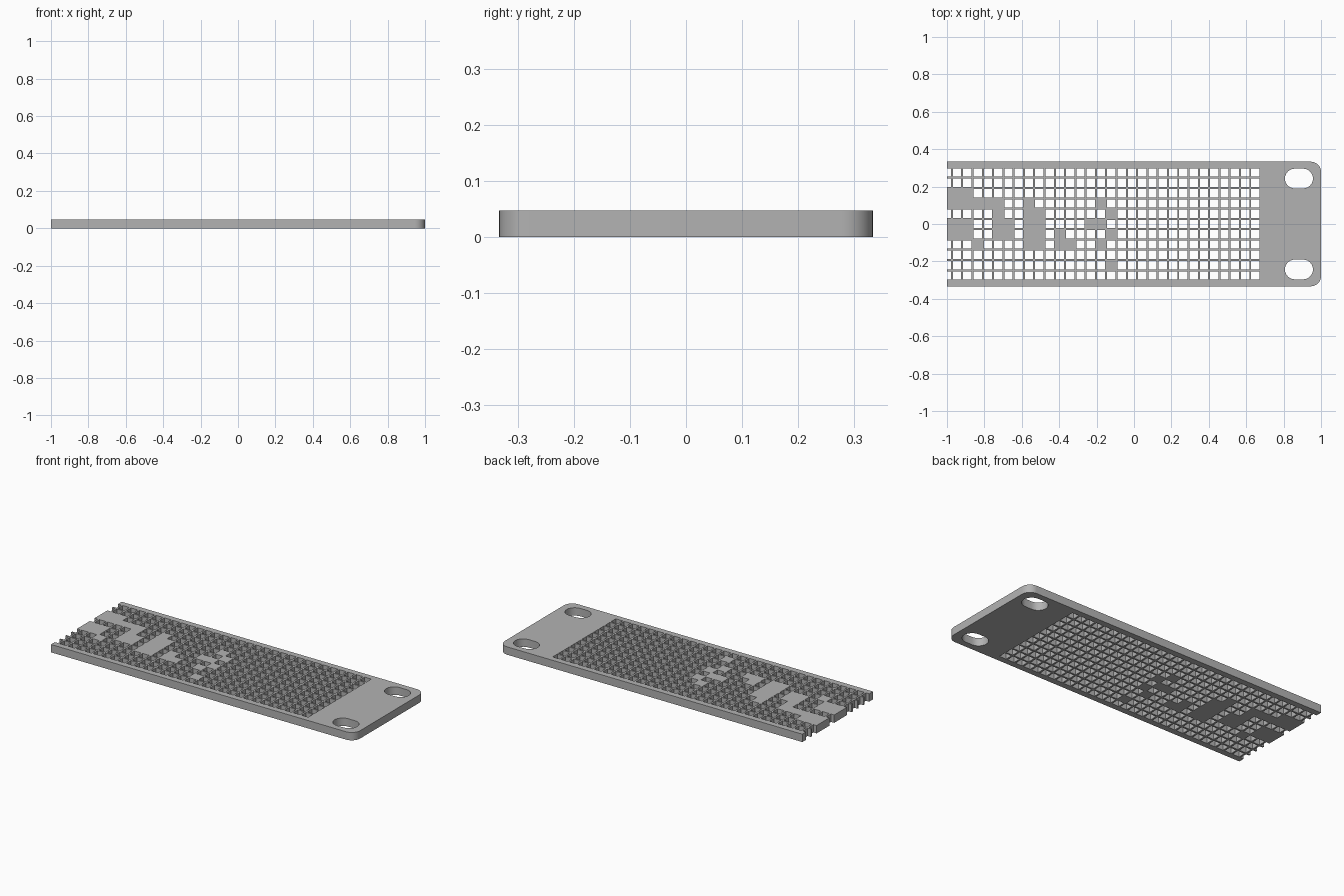
import bpy
import bmesh
from math import cos, sin, pi, radians

if "Cube" in bpy.data.objects:
    bpy.data.objects.remove(bpy.data.objects["Cube"], do_unlink=True)

HEIGHT = 0.047
HALF_WIDTH = 0.333
PITCH = 0.055          # spacing of the perforations
HOLE = 0.0445          # side of one square perforation
COLS, ROWS = 31, 11
LAST_X = 0.649         # centre of the rightmost column

# Perforation map, left end only: '#' is left solid, every other cell is open
PATTERN = [
    ".................",
    ".................",
    "###..............",
    "######..#......#.",
    ".....#..##......#",
    "###..##.##....##.",
    "###..##.##.#....#",
    "...#....##.##..#.",
    ".................",
    "...............##",
    ".................",
]
PATTERN[9] = "." * 16 + "#"


def prism(bm, points, z0, z1):
    """Closed upright prism over a counter-clockwise outline."""
    face = bm.faces.new([bm.verts.new((x, y, z0)) for x, y in points])
    ext = bmesh.ops.extrude_face_region(bm, geom=[face], use_keep_orig=True)
    verts = [g for g in ext["geom"] if isinstance(g, bmesh.types.BMVert)]
    bmesh.ops.translate(bm, verts=verts, vec=(0, 0, z1 - z0))


def arc(cx, cy, r, start, sweep, steps=12):
    return [(cx + r * cos(start + sweep * i / steps),
             cy + r * sin(start + sweep * i / steps)) for i in range(steps + 1)]


def make_object(name, bm):
    bmesh.ops.recalc_face_normals(bm, faces=bm.faces)
    mesh = bpy.data.meshes.new(name)
    bm.to_mesh(mesh)
    bm.free()
    obj = bpy.data.objects.new(name, mesh)
    bpy.context.collection.objects.link(obj)
    return obj


grey = bpy.data.materials.new("light_grey")
grey.use_nodes = True
colour = (0.45, 0.45, 0.45, 1)
grey.diffuse_color = colour
grey.node_tree.nodes["Principled BSDF"].inputs["Base Color"].default_value = colour

# Plate with two rounded corners at the mounting end
R = 0.055
bm = bmesh.new()
outline = [(-1, HALF_WIDTH), (-1, -HALF_WIDTH)]
outline += arc(1 - R, -HALF_WIDTH + R, R, -pi / 2, pi / 2)
outline += arc(1 - R, HALF_WIDTH - R, R, 0, pi / 2)
prism(bm, outline, 0, HEIGHT)
plate = make_object("perforated_plate", bm)
plate.data.materials.append(grey)

# Cutter: square perforations, the first column running out of the open end
bm = bmesh.new()
h = HOLE / 2
for row in range(ROWS):
    y = (ROWS // 2 - row) * PITCH
    for col in range(COLS):
        if PATTERN[row][col:col + 1] == "#":
            continue
        x = LAST_X - (COLS - 1 - col) * PITCH
        prism(bm, [(x - h, y - h), (x + h, y - h), (x + h, y + h), (x - h, y + h)],
              -0.05, HEIGHT + 0.05)

# Cutter: two mounting slots
SLOT_R, SLOT_HALF = 0.053, 0.022
for y in (-0.243, 0.243):
    slot = arc(0.882 + SLOT_HALF, y, SLOT_R, -pi / 2, pi)
    slot += arc(0.882 - SLOT_HALF, y, SLOT_R, pi / 2, pi)
    prism(bm, slot, -0.05, HEIGHT + 0.05)
cutter = make_object("hole_cutter", bm)
cutter.data.materials.append(grey)
cutter.hide_render = True

# Cut the holes and tidy up
cut = plate.modifiers.new("holes", "BOOLEAN")
cut.operation = "DIFFERENCE"
cut.solver = "EXACT"
cut.object = cutter
bpy.ops.object.select_all(action="DESELECT")
plate.select_set(True)
bpy.context.view_layer.objects.active = plate
bpy.ops.object.modifier_apply(modifier=cut.name)
bpy.data.objects.remove(cutter, do_unlink=True)
bpy.ops.object.shade_smooth_by_angle(angle=radians(30))
